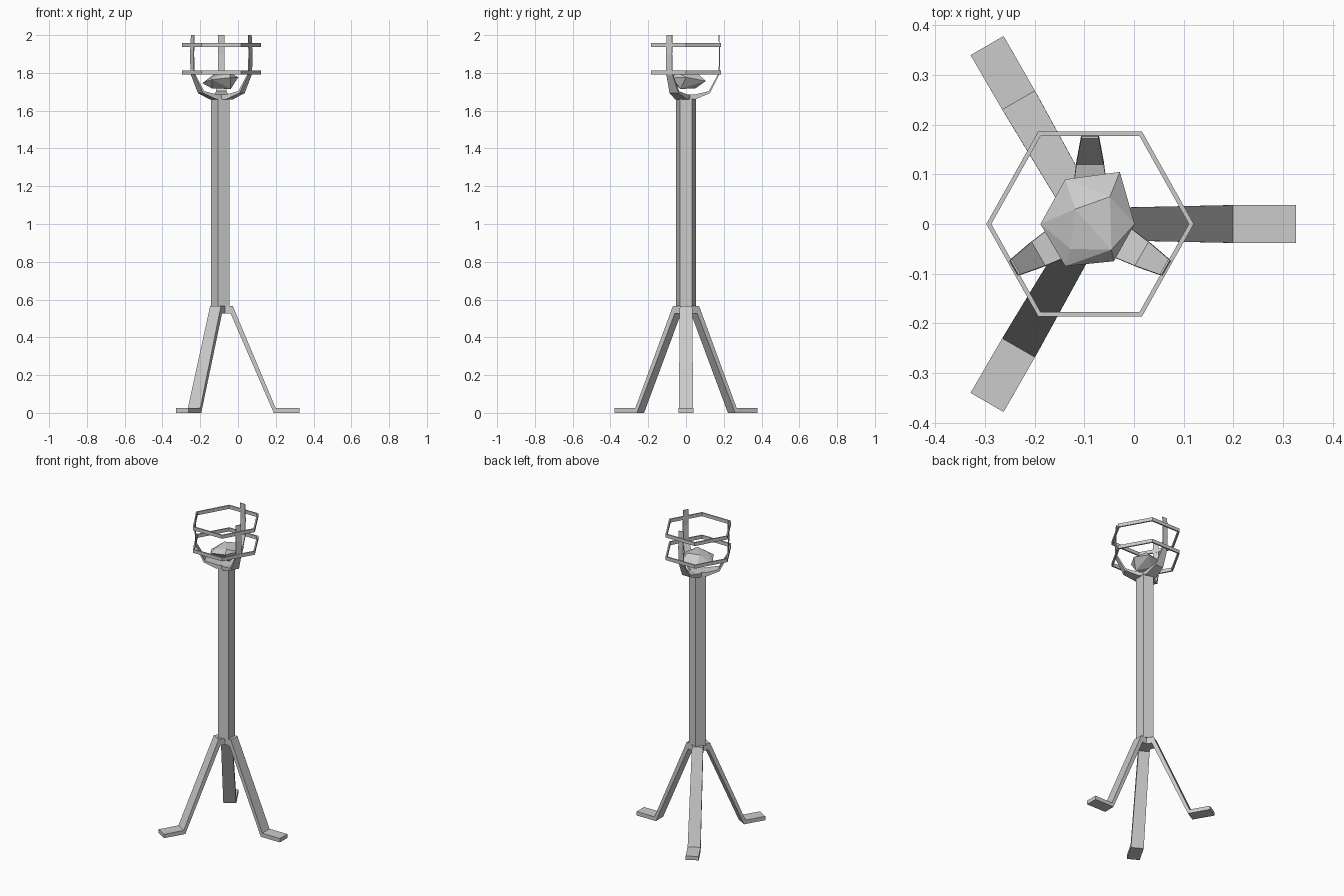
import bpy, bmesh, math
from mathutils import Vector, Matrix

if "Cube" in bpy.data.objects:
    bpy.data.objects.remove(bpy.data.objects["Cube"])

CX = -0.0885  # all parts share this vertical axis


def finish(name, bm):
    bmesh.ops.recalc_face_normals(bm, faces=bm.faces)
    me = bpy.data.meshes.new(name)
    bm.to_mesh(me)
    bm.free()
    ob = bpy.data.objects.new(name, me)
    ob.location.x = CX
    bpy.context.collection.objects.link(ob)
    return ob


def strip(name, stations, angle):
    """Bent bar: stations are (outer r, outer z, inner r, inner z, width)."""
    bm = bmesh.new()
    rot = Matrix.Rotation(math.radians(angle), 3, 'Z')
    loops = []
    for r0, z0, r1, z1, w in stations:
        pts = [(r0, -w / 2, z0), (r0, w / 2, z0), (r1, w / 2, z1), (r1, -w / 2, z1)]
        loops.append([bm.verts.new(rot @ Vector(p)) for p in pts])
    for a, b in zip(loops, loops[1:]):
        for i in range(4):
            j = (i + 1) % 4
            bm.faces.new((a[i], a[j], b[j], b[i]))
    bm.faces.new(loops[0])
    bm.faces.new(loops[-1])
    return finish(name, bm)


# Five-sided pole
bm = bmesh.new()
bmesh.ops.create_cone(bm, cap_ends=True, segments=5, radius1=0.055, radius2=0.055, depth=1.10)
ang = [math.radians(180 + 72 * i) for i in range(5)]
v0 = bm.verts[:][0].co
turn = math.pi - math.atan2(v0.y, v0.x)
bmesh.ops.rotate(bm, verts=bm.verts, matrix=Matrix.Rotation(turn, 3, 'Z'))
bmesh.ops.translate(bm, verts=bm.verts, vec=(0, 0, 1.115))
finish("pole", bm)

# Three splayed legs with flat feet
leg = [(0.0, 0.566, 0.0, 0.525, 0.066),
       (0.061, 0.566, 0.050, 0.525, 0.066),
       (0.288, 0.025, 0.278, 0.0, 0.076),
       (0.415, 0.025, 0.415, 0.0, 0.077)]
for i in range(3):
    strip(f"leg_{i + 1}", leg, 120 * i)

# Three thin prongs curving up from the pole top
prong = [(0.0, 1.660, 0.0, 1.685, 0.075),
         (0.050, 1.660, 0.045, 1.685, 0.075),
         (0.127, 1.693, 0.120, 1.703, 0.055),
         (0.178, 1.795, 0.172, 1.797, 0.036),
         (0.181, 1.90, 0.176, 1.90, 0.035),
         (0.176, 2.0, 0.172, 2.0, 0.034)]
for i in range(3):
    strip(f"prong_{i + 1}", prong, 90 + 120 * i)

# Two hexagonal hoops
for name, z in (("lower_hoop", 1.802), ("upper_hoop", 1.948)):
    bm = bmesh.new()
    loops = []
    for i in range(6):
        a = math.radians(60 * i)
        loops.append([bm.verts.new((r * math.cos(a), 1.03 * r * math.sin(a), z + h))
                      for r, h in ((0.209, -0.011), (0.209, 0.011), (0.199, 0.011), (0.199, -0.011))])
    for i in range(6):
        a, b = loops[i], loops[(i + 1) % 6]
        for k in range(4):
            m = (k + 1) % 4
            bm.faces.new((a[k], a[m], b[m], b[k]))
    finish(name, bm)

# Faceted coal lump resting in the prongs
lump = [(-0.10, 0.0, 1.745), (-0.05, 0.09, 1.755), (0.06, 0.105, 1.757),
        (0.09, 0.0, 1.777), (0.048, -0.075, 1.775), (-0.05, -0.085, 1.765),
        (0.04, 0.055, 1.803), (-0.03, 0.03, 1.80), (-0.04, -0.05, 1.785),
        (0.043, -0.052, 1.802), (-0.05, -0.03, 1.718), (0.05, -0.03, 1.715),
        (0.0, 0.05, 1.718)]
bm = bmesh.new()
for p in lump:
    bm.verts.new(p)
res = bmesh.ops.convex_hull(bm, input=bm.verts)
loose = [v for v in bm.verts if not v.link_faces]
bmesh.ops.delete(bm, geom=loose, context='VERTS')
finish("coal_lump", bm)
